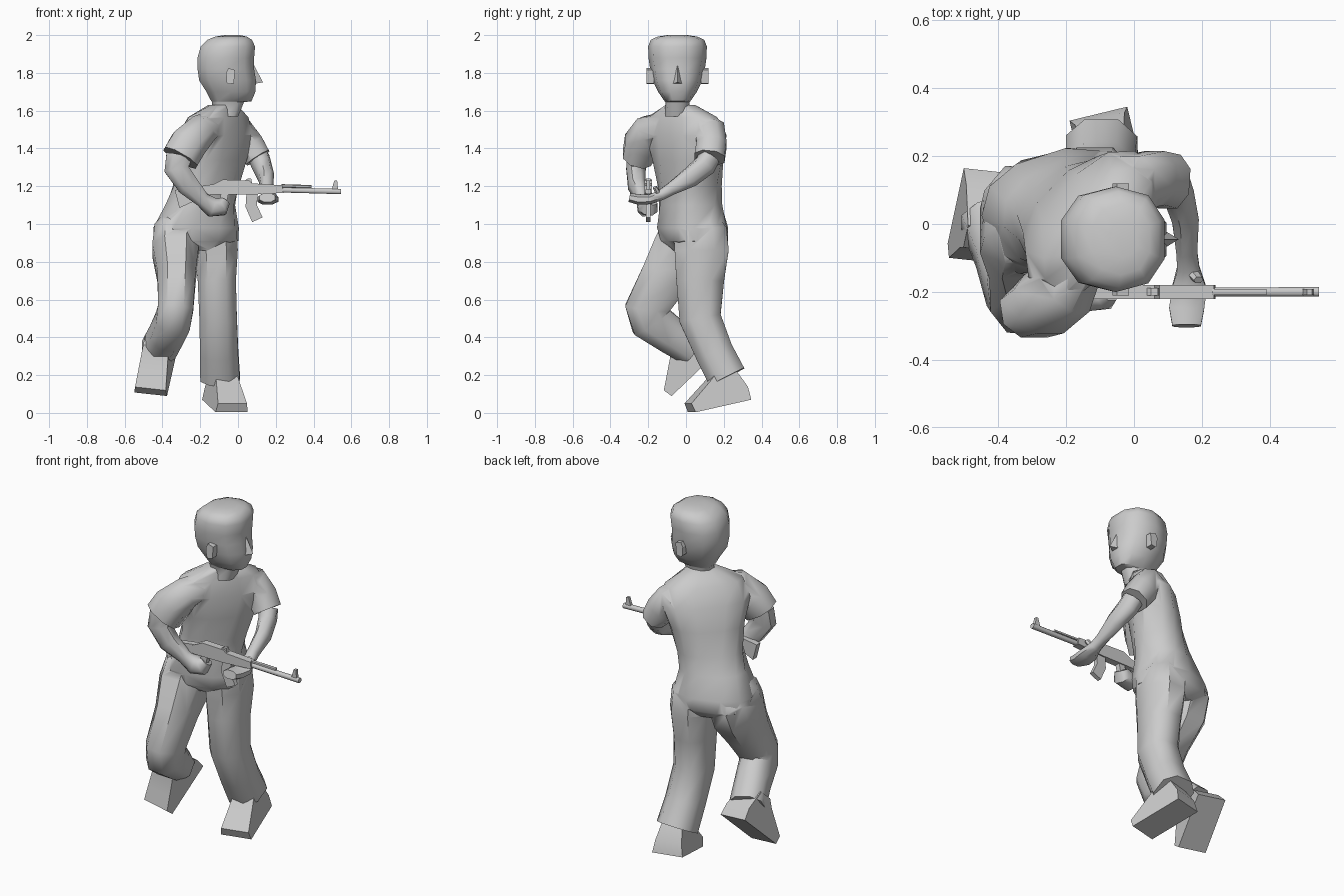
import bpy, bmesh, math
from mathutils import Vector


def shade(ob, angle):
    bpy.ops.object.select_all(action='DESELECT')
    ob.select_set(True)
    bpy.context.view_layer.objects.active = ob
    bpy.ops.object.shade_smooth_by_angle(angle=math.radians(angle))


def finish(name, bm, angle=50):
    bmesh.ops.recalc_face_normals(bm, faces=bm.faces[:])
    me = bpy.data.meshes.new(name)
    bm.to_mesh(me)
    bm.free()
    ob = bpy.data.objects.new(name, me)
    bpy.context.collection.objects.link(ob)
    shade(ob, angle)
    return ob


def skin(name, rings, angle=50):
    """Bridge equal-length rings of points and cap the ends."""
    bm = bmesh.new()
    vs = [[bm.verts.new(p) for p in r] for r in rings]
    n = len(vs[0])
    for a, b in zip(vs, vs[1:]):
        for i in range(n):
            j = (i + 1) % n
            bm.faces.new((a[i], a[j], b[j], b[i]))
    bm.faces.new(vs[0])
    bm.faces.new(vs[-1])
    return finish(name, bm, angle)


def union(base, parts):
    """Weld parts into base so no hidden inner surfaces remain."""
    bpy.context.view_layer.objects.active = base
    for p in parts:
        m = base.modifiers.new("weld", 'BOOLEAN')
        m.operation, m.solver, m.object = 'UNION', 'EXACT', p
        bpy.ops.object.modifier_apply(modifier=m.name)
        bpy.data.objects.remove(p)
    shade(base, 55)
    return base


def ring(c, u, v, a, b, n=8, p=0.85):
    """Slightly squared ellipse around c in the plane of u and v."""
    out = []
    for i in range(n):
        t = 2 * math.pi * (i + 0.5) / n
        co, si = math.cos(t), math.sin(t)
        out.append(Vector(c) + u * a * math.copysign(abs(co) ** p, co)
                   + v * b * math.copysign(abs(si) ** p, si))
    return out


def tube(name, pts, ref, n=8):
    """Limb through (x, y, z, half width along ref, half depth)."""
    P = [Vector(p[:3]) for p in pts]
    rings = []
    for i, p in enumerate(pts):
        t = Vector()
        if i:
            t += (P[i] - P[i - 1]).normalized()
        if i < len(P) - 1:
            t += (P[i + 1] - P[i]).normalized()
        t.normalize()
        u = Vector(ref)
        u = (u - t * u.dot(t)).normalized()
        rings.append(ring(P[i], u, t.cross(u), p[3], p[4], n))
    return skin(name, rings)


def slab(name, prof, width, origin=(0, -0.2, 0), ax=(1, 0, 0), up=(0, 0, 1), taper=0.0, angle=25):
    """Side profile extruded sideways; 'taper' narrows it with height."""
    o, x = Vector(origin), Vector(ax).normalized()
    z = Vector(up)
    z = (z - x * z.dot(x)).normalized()
    y = z.cross(x)
    rings = [[o + x * a + z * b + y * s * width * (1 - taper * b) for a, b in prof]
             for s in (-0.5, 0.5)]
    return skin(name, rings, angle)


# Shirt and hips, twisting from hips to shoulders: x, y, z, half width, half depth, yaw
torso = [(-0.215, 0.05, 0.86, 0.10, 0.12, 12), (-0.22, 0.045, 0.91, 0.22, 0.17, 14),
         (-0.222, 0.035, 0.98, 0.225, 0.178, 18),
         (-0.20, 0.025, 1.10, 0.185, 0.155, 26), (-0.17, 0.02, 1.20, 0.18, 0.145, 36),
         (-0.14, 0.01, 1.34, 0.205, 0.145, 46), (-0.12, 0.0, 1.47, 0.25, 0.135, 50),
         (-0.105, -0.02, 1.565, 0.215, 0.10, 52), (-0.08, -0.03, 1.63, 0.08, 0.068, 55)]
rings = []
for x, y, z, a, b, yaw in torso:
    t = math.radians(yaw)
    rings.append(ring((x, y, z), Vector((math.cos(t), math.sin(t), 0)),
                      Vector((-math.sin(t), math.cos(t), 0)), a, b, 12, 0.8))
clothes = skin("clothed_body", rings)

# Head with neck, looking along +x: z, back x, front x, half width
head = [(1.57, -0.14, 0.0, 0.065), (1.645, -0.135, 0.03, 0.06), (1.65, -0.14, 0.07, 0.065),
        (1.70, -0.165, 0.09, 0.098), (1.76, -0.203, 0.093, 0.125), (1.82, -0.212, 0.083, 0.138),
        (1.88, -0.212, 0.083, 0.146), (1.94, -0.195, 0.088, 0.148), (1.975, -0.16, 0.072, 0.135),
        (1.992, -0.12, 0.045, 0.10), (2.0, -0.07, 0.01, 0.05)]
X, Y = Vector((1, 0, 0)), Vector((0, 1, 0))
skin("head", [ring(((b + f) / 2, -0.045, z), X, Y, (f - b) / 2 * 1.06, w * 1.05, 10)
              for z, b, f, w in head])

# Nose
bm = bmesh.new()
v = [bm.verts.new(p) for p in [(0.075, -0.045, 1.86), (0.075, -0.08, 1.74), (0.075, -0.01, 1.74),
                               (0.132, -0.045, 1.75)]]
for f in ((0, 1, 3), (0, 3, 2), (1, 2, 3), (0, 2, 1)):
    bm.faces.new([v[i] for i in f])
finish("nose", bm, 60)

# Ears
for name, y in (("right_ear", -0.19), ("left_ear", 0.10)):
    slab(name, [(-0.06, 1.75), (-0.05, 1.74), (-0.022, 1.745), (-0.015, 1.815),
                (-0.05, 1.825), (-0.063, 1.80)], 0.04, (0, y, 0))

# Trouser legs
right_leg = tube("right_trouser_leg", [
    (-0.30, 0.06, 1.06, 0.07, 0.09), (-0.325, 0.025, 0.96, 0.125, 0.165),
    (-0.33, -0.02, 0.86, 0.132, 0.17), (-0.325, -0.11, 0.72, 0.108, 0.14),
    (-0.33, -0.205, 0.555, 0.10, 0.125), (-0.345, -0.185, 0.485, 0.098, 0.12),
    (-0.38, -0.08, 0.41, 0.095, 0.105), (-0.42, 0.025, 0.335, 0.098, 0.09)], (1, 0, 0))
left_leg = tube("left_trouser_leg", [
    (-0.14, 0.06, 1.06, 0.07, 0.09), (-0.118, 0.075, 0.96, 0.12, 0.15),
    (-0.115, 0.083, 0.86, 0.122, 0.153), (-0.112, 0.075, 0.70, 0.108, 0.135),
    (-0.105, 0.075, 0.50, 0.106, 0.118), (-0.10, 0.15, 0.32, 0.108, 0.108),
    (-0.095, 0.217, 0.19, 0.112, 0.11)], (1, 0, 0))

# Shoes
shoe = [(0, 0), (0.31, 0), (0.32, 0.05), (0.25, 0.10), (0.18, 0.15), (0.14, 0.19), (0.05, 0.19),
        (0.0, 0.07)]
slab("left_shoe", shoe, 0.175, (-0.105, 0.325, 0.07), (0.075, -0.31, -0.07), (0, 0, 1), 2.0, 40)
slab("right_shoe", shoe, 0.175, (-0.415, 0.155, 0.31), (-0.045, -0.21, -0.20), (0, -0.7, 0.7), 1.2, 40)

# Sleeves, welded to the shirt with the trouser legs
right_sleeve = tube("right_sleeve", [
    (-0.14, -0.09, 1.53, 0.06, 0.07), (-0.20, -0.19, 1.49, 0.095, 0.09),
    (-0.265, -0.235, 1.42, 0.10, 0.105), (-0.305, -0.26, 1.35, 0.083, 0.105)], (0, 1, 0))
left_sleeve = tube("left_sleeve", [
    (-0.03, 0.07, 1.54, 0.06, 0.06), (0.01, 0.125, 1.49, 0.088, 0.08),
    (0.06, 0.135, 1.42, 0.085, 0.083), (0.105, 0.125, 1.35, 0.085, 0.075)], (0, 1, 0))
union(clothes, [right_leg, left_leg, right_sleeve, left_sleeve])

# Bare arms with hands
right_arm = tube("right_arm", [
    (-0.31, -0.255, 1.36, 0.06, 0.075), (-0.325, -0.265, 1.29, 0.055, 0.07),
    (-0.265, -0.26, 1.205, 0.05, 0.062), (-0.19, -0.23, 1.13, 0.035, 0.042),
    (-0.14, -0.21, 1.09, 0.05, 0.055), (-0.09, -0.20, 1.09, 0.055, 0.05),
    (-0.07, -0.19, 1.12, 0.04, 0.03)], (0, 1, 0))
left_arm = tube("left_arm", [
    (0.11, 0.125, 1.355, 0.055, 0.055), (0.125, 0.10, 1.31, 0.06, 0.05),
    (0.15, 0.02, 1.245, 0.055, 0.042), (0.155, -0.08, 1.185, 0.035, 0.033),
    (0.16, -0.13, 1.155, 0.03, 0.035), (0.163, -0.19, 1.13, 0.027, 0.055),
    (0.155, -0.25, 1.13, 0.03, 0.055), (0.155, -0.30, 1.14, 0.025, 0.045)], (0, 0, 1))
tube("left_thumb", [(0.17, -0.14, 1.15, 0.015, 0.02), (0.19, -0.165, 1.195, 0.012, 0.015)],
     (0, 1, 0), 6)

# Rifle, lying along x
slab("rifle_stock", [(-0.31, 1.085), (-0.335, 1.18), (-0.17, 1.205), (-0.13, 1.21), (-0.13, 1.16),
                     (-0.18, 1.145)], 0.036)
slab("rifle_body", [(-0.14, 1.155), (-0.15, 1.20), (-0.08, 1.235), (0.06, 1.23), (0.075, 1.215),
                    (0.235, 1.205), (0.24, 1.165), (0.06, 1.155)], 0.042)
slab("rifle_grip", [(-0.09, 1.16), (-0.05, 1.16), (-0.07, 1.07), (-0.11, 1.07)], 0.03)
slab("rifle_magazine", [(0.045, 1.165), (0.105, 1.165), (0.10, 1.10), (0.13, 1.035), (0.075, 1.01),
                        (0.04, 1.09)], 0.026)
tube("rifle_barrel", [(0.23, -0.2, 1.18, 0.014, 0.014), (0.545, -0.2, 1.172, 0.015, 0.015)],
     (0, 1, 0), 8)
tube("rifle_gas_tube", [(0.23, -0.2, 1.202, 0.01, 0.009), (0.39, -0.2, 1.197, 0.01, 0.009)],
     (0, 1, 0), 6)
slab("rifle_front_sight", [(0.495, 1.18), (0.53, 1.18), (0.525, 1.23), (0.51, 1.23)], 0.018)
slab("rifle_rear_sight", [(0.03, 1.225), (0.075, 1.215), (0.07, 1.24), (0.05, 1.24)], 0.022)
